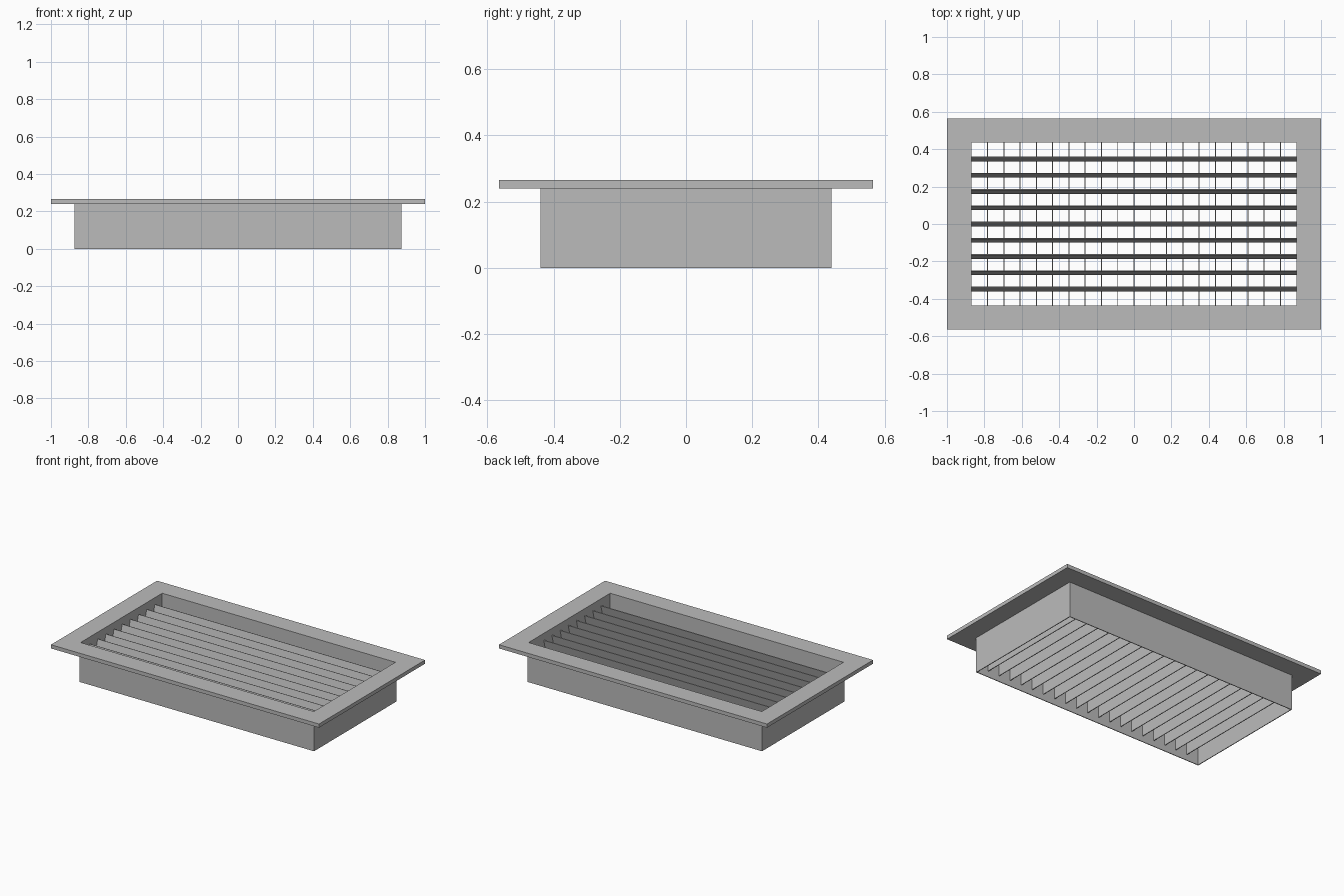
import bpy
import bmesh
import math
from mathutils import Matrix

cube = bpy.data.objects.get("Cube")
if cube:
    bpy.data.objects.remove(cube, do_unlink=True)

# Single painted metal colour
metal = bpy.data.materials.new("grey_metal")
metal.use_nodes = True
GREY = (0.5, 0.5, 0.5, 1)
metal.diffuse_color = GREY
metal.node_tree.nodes["Principled BSDF"].inputs["Base Color"].default_value = GREY

INNER_X, INNER_Y = 0.87, 0.435   # half size of the opening
PITCH = 0.087                    # spacing of blades and fins
SLAT = 0.08                      # height of blades and fins
SHEET = 0.005                    # sheet metal thickness


def finish(name, bm):
    bmesh.ops.recalc_face_normals(bm, faces=bm.faces)
    mesh = bpy.data.meshes.new(name)
    bm.to_mesh(mesh)
    bm.free()
    mesh.materials.append(metal)
    obj = bpy.data.objects.new(name, mesh)
    bpy.context.collection.objects.link(obj)


def ring(name, half_x, half_y, low, high):
    """Rectangular ring around the opening, swept from its wall section."""
    bm = bmesh.new()
    section = [(INNER_X, INNER_Y, low), (half_x, half_y, low),
               (half_x, half_y, high), (INNER_X, INNER_Y, high)]
    corners = [[bm.verts.new((sx * x, sy * y, z)) for x, y, z in section]
               for sx, sy in ((1, 1), (-1, 1), (-1, -1), (1, -1))]
    for c in range(4):
        a, b = corners[c], corners[(c + 1) % 4]
        for i in range(4):
            j = (i + 1) % 4
            bm.faces.new((a[i], a[j], b[j], b[i]))
    finish(name, bm)


def slat(name, size, location, tilt=0):
    bm = bmesh.new()
    matrix = (Matrix.Translation(location) @ Matrix.Rotation(tilt, 4, 'X')
              @ Matrix.Diagonal((*size, 1)))
    bmesh.ops.create_cube(bm, size=1, matrix=matrix)
    finish(name, bm)


# Face flange and the duct collar under it
ring("face_flange", 1.0, 0.565, 0.24, 0.265)
ring("duct_collar", INNER_X + SHEET, INNER_Y + SHEET, 0, 0.24)

# Long tilted blades, upper layer
for i in range(-4, 5):
    slat(f"upper_blade_{i + 5}", (2 * INNER_X, SHEET, SLAT),
         (0, i * PITCH, 0.18), math.radians(-15))

# Short upright fins, lower layer
for i in range(-9, 10):
    slat(f"lower_fin_{i + 10}", (SHEET, 2 * INNER_Y, SLAT),
         (i * PITCH, 0, 0.08))
